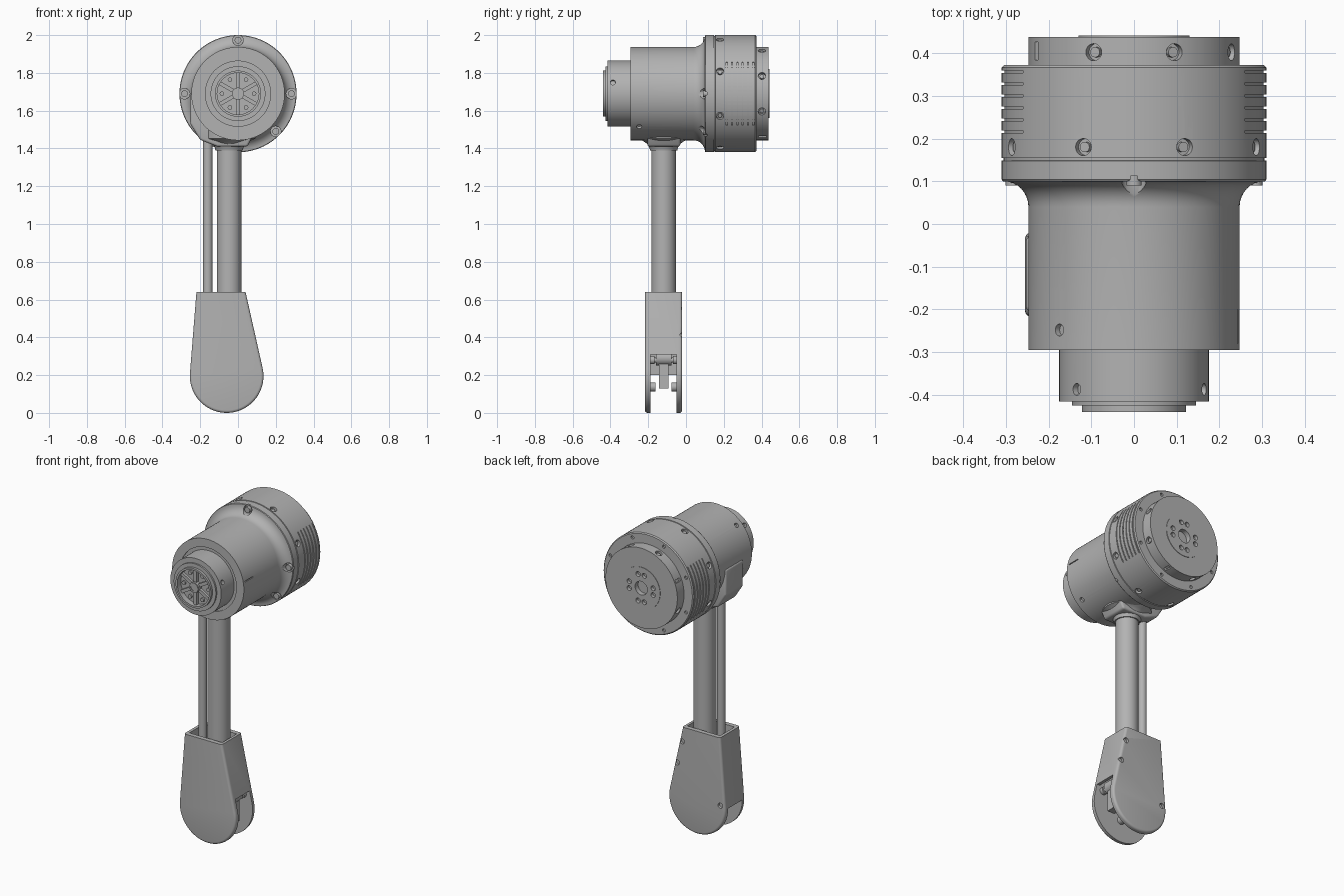
import bpy, bmesh, math
from math import radians, sin, cos, pi
from mathutils import Matrix, Vector

if "Cube" in bpy.data.objects:
    bpy.data.objects.remove(bpy.data.objects["Cube"])

grey = bpy.data.materials.new("satin grey")
grey.use_nodes = True
grey.diffuse_color = (0.45, 0.45, 0.45, 1)
grey.node_tree.nodes["Principled BSDF"].inputs["Base Color"].default_value = (0.45, 0.45, 0.45, 1)

AXIS_Z = 1.69                      # height of the motor axis
ARM = Vector((-0.047, -0.118, 0))  # centre of the arm tube
T, R = Matrix.Translation, Matrix.Rotation


def finish(name, bm):
    bmesh.ops.recalc_face_normals(bm, faces=bm.faces)
    mesh = bpy.data.meshes.new(name)
    bm.to_mesh(mesh)
    bm.free()
    ob = bpy.data.objects.new(name, mesh)
    mesh.materials.append(grey)
    bpy.context.collection.objects.link(ob)
    return ob


def activate(ob):
    bpy.ops.object.select_all(action='DESELECT')
    ob.select_set(True)
    bpy.context.view_layer.objects.active = ob


def smooth(ob):
    activate(ob)
    bpy.ops.object.shade_smooth_by_angle(angle=radians(32))


def apply(ob, kind, **settings):
    activate(ob)
    mod = ob.modifiers.new(kind, kind)
    for key, value in settings.items():
        setattr(mod, key, value)
    bpy.ops.object.modifier_apply(modifier=mod.name)


def cut(ob, bm):
    cutter = finish("cutter", bm)
    cutter.hide_render = True
    apply(ob, 'BOOLEAN', operation='DIFFERENCE', solver='EXACT', object=cutter)
    bpy.data.objects.remove(cutter)


def rod(bm, m, r, depth, sides=20):
    bmesh.ops.create_cone(bm, cap_ends=True, segments=sides, radius1=r, radius2=r, depth=depth, matrix=m)


def box(bm, m, size):
    bmesh.ops.create_cube(bm, size=1, matrix=m @ Matrix.Diagonal((*size, 1)))


def radial(angle, r, y):
    """Matrix on the motor axis, z pointing outwards; angle runs from the top."""
    return T((0, y, AXIS_Z)) @ R(radians(angle), 4, 'Y') @ T((0, 0, r))


def axial(angle, r, y):
    return radial(angle, r, y) @ R(pi / 2, 4, 'X')


def lathe(name, profile, along_y, loc, steps=96):
    bm = bmesh.new()
    vs = [bm.verts.new((r, h, 0) if along_y else (r, 0, h)) for r, h in profile]
    es = [bm.edges.new(p) for p in zip(vs, vs[1:])]
    bmesh.ops.spin(bm, geom=vs + es, cent=(0, 0, 0), axis=(0, 1, 0) if along_y else (0, 0, 1),
                   angle=2 * pi, steps=steps)
    bmesh.ops.remove_doubles(bm, verts=bm.verts, dist=1e-5)
    bmesh.ops.translate(bm, verts=bm.verts, vec=loc)
    return finish(name, bm)


def prism(bm, outline, y0, y1):
    face = bm.faces.new([bm.verts.new((x, y0, z)) for x, z in outline])
    new = bmesh.ops.extrude_face_region(bm, geom=[face])["geom"]
    bmesh.ops.translate(bm, verts=[g for g in new if isinstance(g, bmesh.types.BMVert)], vec=(0, y1 - y0, 0))


# Motor housing: front hub, barrel, fillet, drum and back cap
fillet = [(0.307 - 0.06 * cos(a), 0.04 + 0.06 * sin(a)) for a in [i * pi / 16 for i in range(9)]]
profile = [(0, -.405), (.11, -.405), (.11, -.44), (.122, -.44), (.122, -.425), (.145, -.425),
           (.145, -.415), (.175, -.415), (.175, -.288), (.195, -.288), (.195, -.295), (.247, -.295)]
profile += fillet + [(.31, .104), (.31, .148), (.305, .149), (.305, .154), (.31, .155), (.31, .366),
                     (.304, .372), (.247, .372), (.247, .438), (.13, .438), (.13, .441), (0, .441)]
housing = lathe("motor_housing", profile, True, (0, 0, AXIS_Z))

holes, heads = bmesh.new(), bmesh.new()
for k in range(8):
    a = 22.5 + 45 * k
    rod(holes, radial(a, .31, .18), .02, .04)
    rod(heads, radial(a, .292, .18), .012, .02)
    if k in (3, 6):
        box(holes, radial(a, .247, .405), (.02, .042, .03))
    else:
        rod(holes, radial(a, .247, .402), .02, .04)
        rod(heads, radial(a, .229, .402), .012, .02)
    rod(holes, axial(a, .282, .372), .01, .02)
    rod(holes, axial(a + (8 if k % 2 else -8), .085, .441), .015, .04)
rod(holes, axial(0, 0, .441), .042, .06, 32)
# Counterbored bolts on the front shoulder
for a in (0, 90, -90, 135):
    rod(holes, axial(a, .283, .07), .028, .085)
    rod(heads, axial(a, .283, .105), .018, .03)
# Small set screws on the barrel and the front hub
for a, r, y in ((-45, .247, -.248), (135, .247, -.248), (-50, .175, -.387), (70, .175, -.387)):
    rod(holes, radial(a, r, y), .014, .03)
box(holes, radial(80, .247, -.24), (.006, .08, .012))
cut(housing, holes)

# Cooling slots on both sides of the drum
slots = bmesh.new()
for side in (0, pi):
    for k in range(6):
        y = .213 + .028 * k
        vs = [slots.verts.new((r, y + d, 0)) for r, d in ((.303, 0), (.33, 0), (.33, .006), (.303, .006))]
        f = slots.faces.new(vs)
        bmesh.ops.rotate(slots, verts=vs, cent=(0, 0, 0), matrix=R(side - radians(33), 3, 'Y'))
        bmesh.ops.spin(slots, geom=[f] + list(f.edges) + vs, cent=(0, 0, 0), axis=(0, 1, 0),
                       angle=radians(66), steps=18)
bmesh.ops.translate(slots, verts=slots.verts, vec=(0, 0, AXIS_Z))
cut(housing, slots)
smooth(housing)
smooth(finish("motor_bolts", heads))

# Spoked wheel in the front recess
wheel = bmesh.new()
rod(wheel, axial(0, 0, -.418), .032, .03, 32)
for k in range(6):
    box(wheel, radial(60 * k, .066, -.412), (.02, .018, .092))
    rod(wheel, axial(60 * k + 30, .085, -.408), .012, .014)
smooth(finish("front_wheel", wheel))
smooth(lathe("wheel_hub_ring", [(.02, -.43), (.02, -.437), (.03, -.437), (.03, -.43)], True, (0, 0, AXIS_Z), 32))

# Fairing under the barrel, leading the push rod upwards
bm = bmesh.new()
prism(bm, [(-.253, 1.69), (-.253, 1.53), (-.2, 1.445), (-.11, 1.41), (.05, 1.41), (.08, 1.47), (0, 1.69)],
      -.205, -.03)
fairing = finish("rod_fairing", bm)
apply(fairing, 'BEVEL', width=.012, segments=3)
smooth(fairing)

# Arm tube, its flared collar and the thin push rod
smooth(lathe("arm_collar", [(0, 1.39), (.072, 1.39), (.076, 1.405), (.088, 1.425), (.11, 1.44),
                            (.14, 1.452), (.14, 1.55), (0, 1.55)], False, ARM, 48))
bm = bmesh.new()
rod(bm, T((ARM.x, ARM.y, .98)), .065, .96, 48)
smooth(finish("arm_tube", bm))
bm = bmesh.new()
rod(bm, T((-.16, ARM.y, .88)), .025, 1.24, 24)
smooth(finish("push_rod", bm))


# Foot: hollow teardrop shell, open at the top and slotted at the bottom
def teardrop(inset, top):
    arc = [radians(12.6 - i * 197.1 / 40) for i in range(41)]
    r = .195 - inset
    return ([(.04 - inset, top), ] + [(-.06 + r * cos(a), .195 + r * sin(a)) for a in arc]
            + [(-.22 + inset, top)])


bm = bmesh.new()
prism(bm, teardrop(0, .64), -.217, -.02)
foot = finish("foot_shell", bm)
rim = foot.data.attributes.new("bevel_weight_edge", 'FLOAT', 'EDGE')
for e in foot.data.edges:
    a, b = (foot.data.vertices[i].co for i in e.vertices)
    rim.data[e.index].value = float(abs(a.y - b.y) < .01 and min(a.z, b.z) < .6)
apply(foot, 'BEVEL', limit_method='WEIGHT', width=.014, segments=4)
bm = bmesh.new()
prism(bm, teardrop(.02, .66), -.189, -.048)
cut(foot, bm)
for x, top in ((.14, .31), (-.26, .2)):
    bm = bmesh.new()
    box(bm, T((x, ARM.y - .0005, top / 2 - .1)), (.4, .139, top + .2))
    cut(foot, bm)
bm = bmesh.new()
for x, z in ((.04, .55), (.075, .41), (-.222, .22)):
    rod(bm, T((x, -.02, z)) @ R(pi / 2, 4, 'X'), .016, .03)
cut(foot, bm)
smooth(foot)

# Foot mechanism: pivot bosses, cross pin and tongue
bm = bmesh.new()
for y, z, r, w in ((-.178, .137, .024, .034), (-.059, .137, .024, .034), (ARM.y, .28, .013, .14),
                   (-.178, .28, .022, .02), (-.059, .28, .022, .02)):
    rod(bm, T((-.06 if z < .2 else .07, y, z)) @ R(pi / 2, 4, 'X'), r, w, 24)
box(bm, T((.05, ARM.y, .21)), (.05, .05, .16))
rod(bm, T((.05, ARM.y, .29)) @ R(pi / 2, 4, 'X'), .04, .08, 24)
smooth(finish("foot_linkage", bm))
